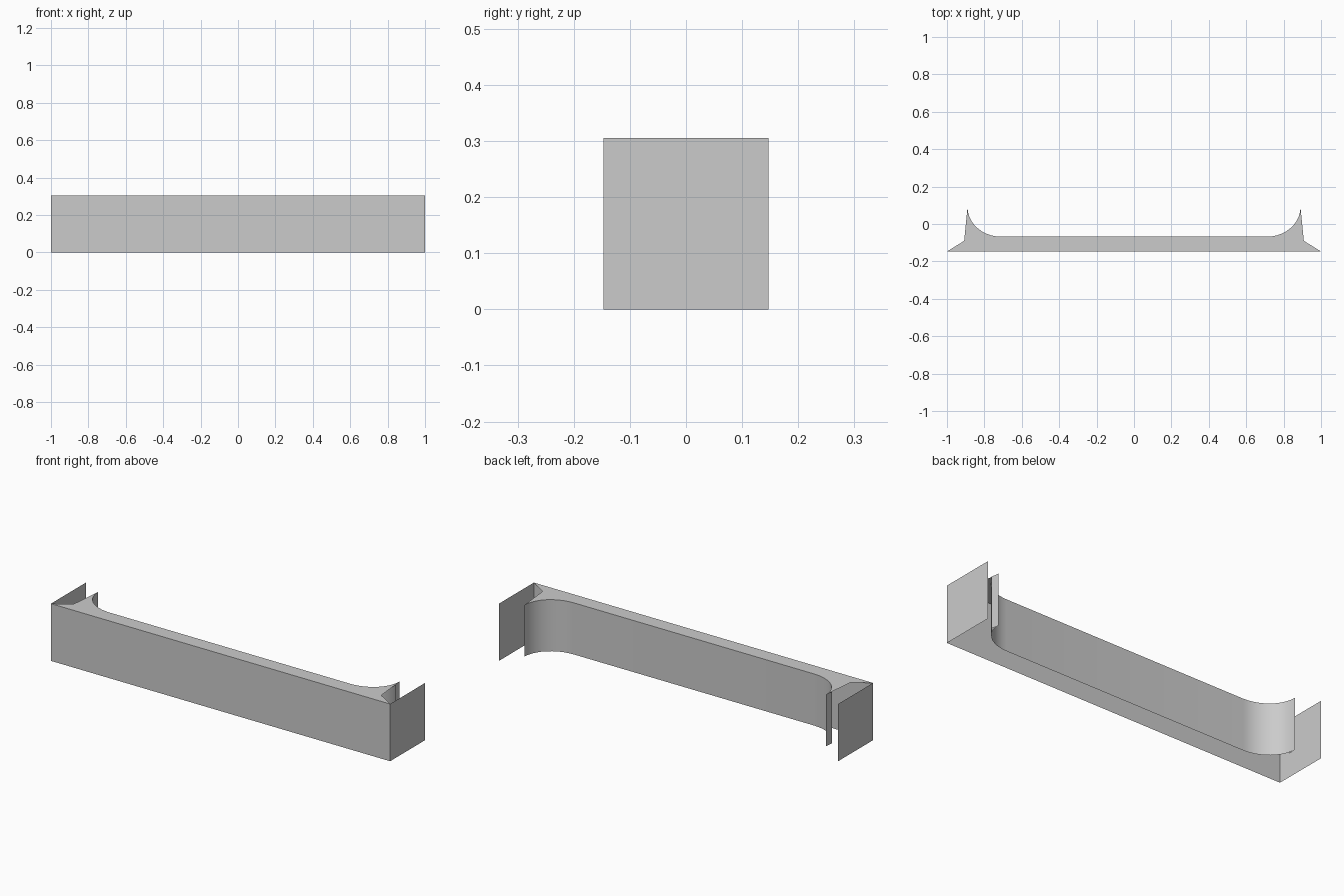
import bpy, bmesh, math

if "Cube" in bpy.data.objects:
    bpy.data.objects.remove(bpy.data.objects["Cube"])

TOP, BASE = 0.305, 0.03      # cover height, lower edge of the inner skin
FRONT, BACK = -0.147, 0.147


def make_object(name, bm):
    mesh = bpy.data.meshes.new(name)
    bm.to_mesh(mesh)
    bm.free()
    obj = bpy.data.objects.new(name, mesh)
    bpy.context.collection.objects.link(obj)
    return obj


def extrude_sheet(name, path, z0, z1):
    """Upright thin sheet following a plan path."""
    bm = bmesh.new()
    low = [bm.verts.new((x, y, z0)) for x, y in path]
    high = [bm.verts.new((x, y, z1)) for x, y in path]
    for i in range(len(path) - 1):
        bm.faces.new((low[i], low[i + 1], high[i + 1], high[i]))
    return make_object(name, bm)


# Plan curve of the rounded inner corner, running from the middle to the tip
arc = []
for i in range(11):
    a = math.radians(90 * i / 10)
    arc.append((0.71 + 0.18 * math.sin(a), 0.09 - 0.158 * math.cos(a)))
inner = [(-x, y) for x, y in reversed(arc)] + arc

# Outer shell: front panel with two end panels
extrude_sheet("outer_panels", [(-1, BACK), (-1, FRONT), (1, FRONT), (1, BACK)], 0, TOP)

# Inner skin with rounded ends
skin = extrude_sheet("inner_skin", inner[::-1], BASE, TOP)
bpy.context.view_layer.objects.active = skin
skin.select_set(True)
bpy.ops.object.shade_smooth_by_angle(angle=math.radians(30))

# Narrow return lips at both tips
for side, s in (("left", -1), ("right", 1)):
    lip = [(s * 0.895, 0.047), (s * 0.89, 0.09)]
    extrude_sheet(side + "_lip", lip if s > 0 else lip[::-1], BASE, TOP)

# Flat top cover: strips from the front edge to the inner skin, plus end corners
bm = bmesh.new()
for (x0, y0), (x1, y1) in zip(inner, inner[1:]):
    plan = [(x0, FRONT if abs(x0) < 0.75 else -0.09), (x1, FRONT if abs(x1) < 0.75 else -0.09),
            (x1, y1), (x0, y0)]
    bm.faces.new([bm.verts.new((x, y, TOP)) for x, y in plan])
bm.free()

bm = bmesh.new()
outline = [(-1, FRONT), (1, FRONT), (0.908, -0.09)] + inner[::-1] + [(-0.908, -0.09)]
face = bm.faces.new([bm.verts.new((x, y, TOP)) for x, y in outline])
face.normal_update()
bmesh.ops.triangulate(bm, faces=[face])
make_object("top_cover", bm)
